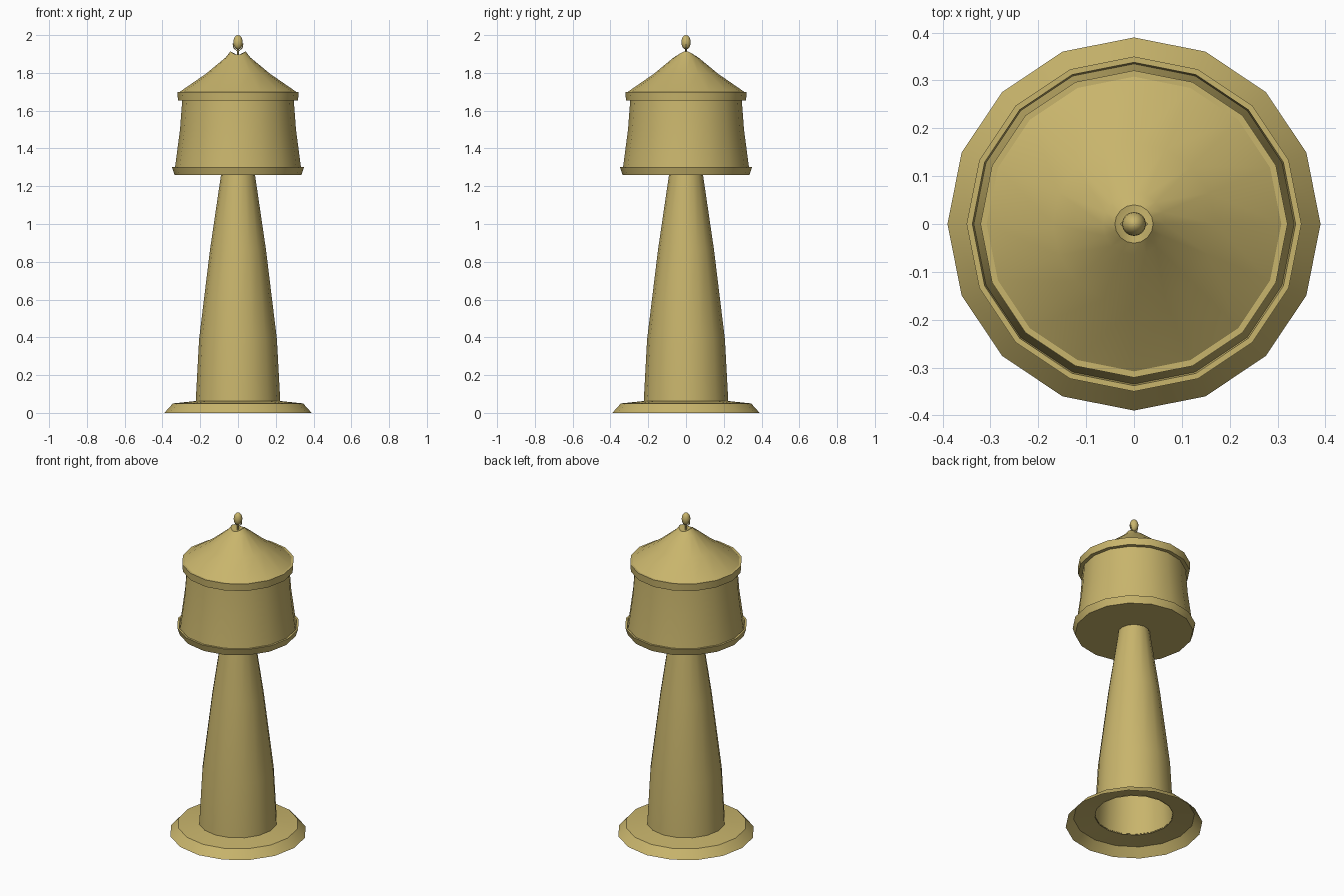
import bpy, bmesh, math

if "Cube" in bpy.data.objects:
    bpy.data.objects.remove(bpy.data.objects["Cube"])

SIDES = 16


def finish(bm, name, angle=35):
    me = bpy.data.meshes.new(name)
    bm.to_mesh(me)
    bm.free()
    ob = bpy.data.objects.new(name, me)
    bpy.context.collection.objects.link(ob)
    mat = bpy.data.materials.get("tan_paint")
    if mat is None:
        mat = bpy.data.materials.new("tan_paint")
        mat.diffuse_color = (0.58, 0.46, 0.15, 1)
        mat.use_nodes = True
        mat.node_tree.nodes["Principled BSDF"].inputs["Base Color"].default_value = mat.diffuse_color
    me.materials.append(mat)
    bpy.ops.object.select_all(action='DESELECT')
    ob.select_set(True)
    bpy.context.view_layer.objects.active = ob
    bpy.ops.object.shade_smooth_by_angle(angle=math.radians(angle))
    return ob


def lathe(name, profile, saddle=None):
    """Spin (radius, z) points, listed bottom to top along the outside.
    saddle = (max radius, drop): lowers the front and back of inner rings."""
    bm = bmesh.new()
    rings = []
    for r, z in profile:
        if r == 0:
            rings.append([bm.verts.new((0, 0, z))] * SIDES)
            continue
        ring = []
        for i in range(SIDES):
            a = 2 * math.pi * i / SIDES
            drop = saddle[1] * math.sin(a) ** 2 if saddle and r < saddle[0] else 0
            ring.append(bm.verts.new((r * math.cos(a), r * math.sin(a), z - drop)))
        rings.append(ring)
    for lo, hi in zip(rings, rings[1:]):
        for i in range(SIDES):
            j = (i + 1) % SIDES
            corners = list(dict.fromkeys((lo[i], lo[j], hi[j], hi[i])))
            bm.faces.new(corners)
    return finish(bm, name)


def tube(name, points, radius):
    cu = bpy.data.curves.new(name, 'CURVE')
    cu.dimensions = '3D'
    cu.bevel_depth = radius
    cu.bevel_resolution = 1
    cu.use_fill_caps = True
    sp = cu.splines.new('POLY')
    sp.points.add(len(points) - 1)
    for p, co in zip(sp.points, points):
        p.co = (*co, 1)
    ob = bpy.data.objects.new(name, cu)
    bpy.context.collection.objects.link(ob)
    cu.materials.append(bpy.data.materials["tan_paint"])
    return ob


# Open skirt at the ground, and the hollow tapering column
lathe("base_skirt", [(0.39, 0), (0.345, 0.05), (0.222, 0.063)])
lathe("column", [(0.224, 0.058), (0.206, 0.39), (0.148, 0.865), (0.09, 1.26)])

# Tank floor with its raised lip, then the flaring wall
lathe("tank_floor", [(0, 1.26), (0.336, 1.26), (0.35, 1.303), (0.338, 1.303), (0.334, 1.285)])
lathe("tank_wall", [(0.336, 1.28), (0.307, 1.5), (0.295, 1.66)])

# Roof with a vertical brim and a slightly saddled tip
lathe("roof_brim", [(0.29, 1.655), (0.318, 1.655), (0.321, 1.70), (0.308, 1.70)])
lathe("roof", [(0.308, 1.70), (0.17, 1.795), (0.065, 1.882), (0.04, 1.914), (0, 1.892)],
      saddle=(0.05, 0.018))

# Finial: egg-shaped ball held by a small fork on a stem
bm = bmesh.new()
bmesh.ops.create_uvsphere(bm, u_segments=16, v_segments=10, radius=1)
for v in bm.verts:
    v.co = (v.co.x * 0.025, v.co.y * 0.025, 1.962 + v.co.z * 0.038)
finish(bm, "finial_ball", 60)
tube("finial_fork", [(-0.026, 0, 1.955), (-0.022, 0, 1.932), (0, 0, 1.914),
                     (0.022, 0, 1.932), (0.026, 0, 1.955)], 0.003)
tube("finial_stem", [(0, 0, 1.885), (0, 0, 1.925)], 0.005)
